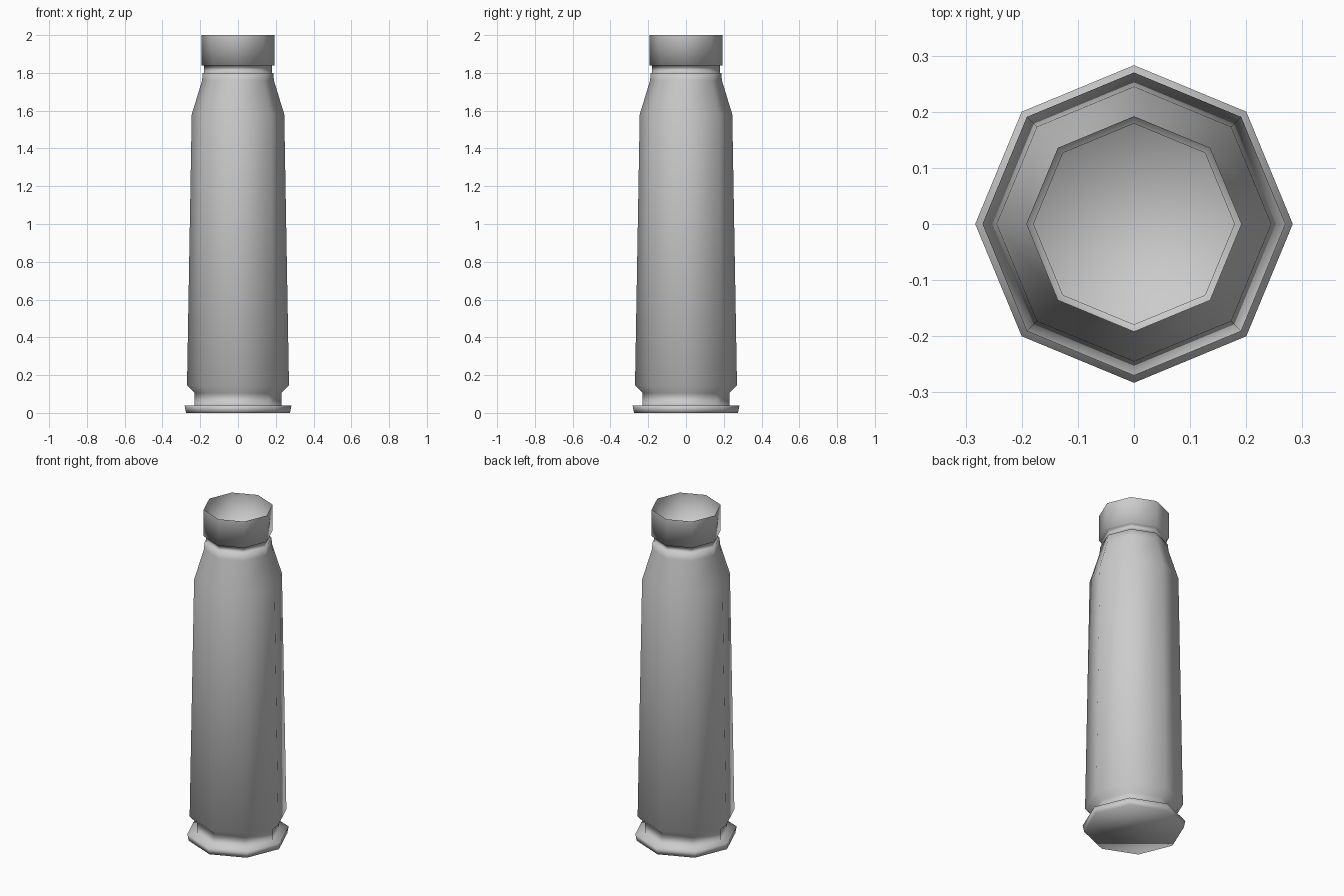
import bpy, bmesh, math

if "Cube" in bpy.data.objects:
    bpy.data.objects.remove(bpy.data.objects["Cube"])

SIDES = 8
# Casing profile from base to open mouth: (radius, height)
PROFILE = [
    (0.275, 0.0), (0.283, 0.04),      # base rim
    (0.23, 0.04), (0.23, 0.105),      # extractor groove
    (0.27, 0.145), (0.245, 1.58),     # tapered body
    (0.19, 1.76), (0.187, 1.80),      # shoulder and neck
    (0.179, 1.80), (0.179, 1.84),     # neck groove
    (0.192, 1.84), (0.192, 2.0),      # mouth collar
]


def lathe(name, profile, sides):
    bm = bmesh.new()
    rings = []
    for r, z in profile:
        rings.append([bm.verts.new((r * math.cos(2 * math.pi * i / sides),
                                    r * math.sin(2 * math.pi * i / sides), z))
                      for i in range(sides)])
    for a, b in zip(rings, rings[1:]):
        for i in range(sides):
            j = (i + 1) % sides
            bm.faces.new((a[i], a[j], b[j], b[i]))
    bm.faces.new(rings[0][::-1])      # closed base, open top
    for f in bm.faces:
        f.smooth = True
    mesh = bpy.data.meshes.new(name)
    bm.to_mesh(mesh)
    bm.free()
    obj = bpy.data.objects.new(name, mesh)
    bpy.context.collection.objects.link(obj)
    return obj


# Single-walled open shell
lathe("cartridge_casing", PROFILE, SIDES)
